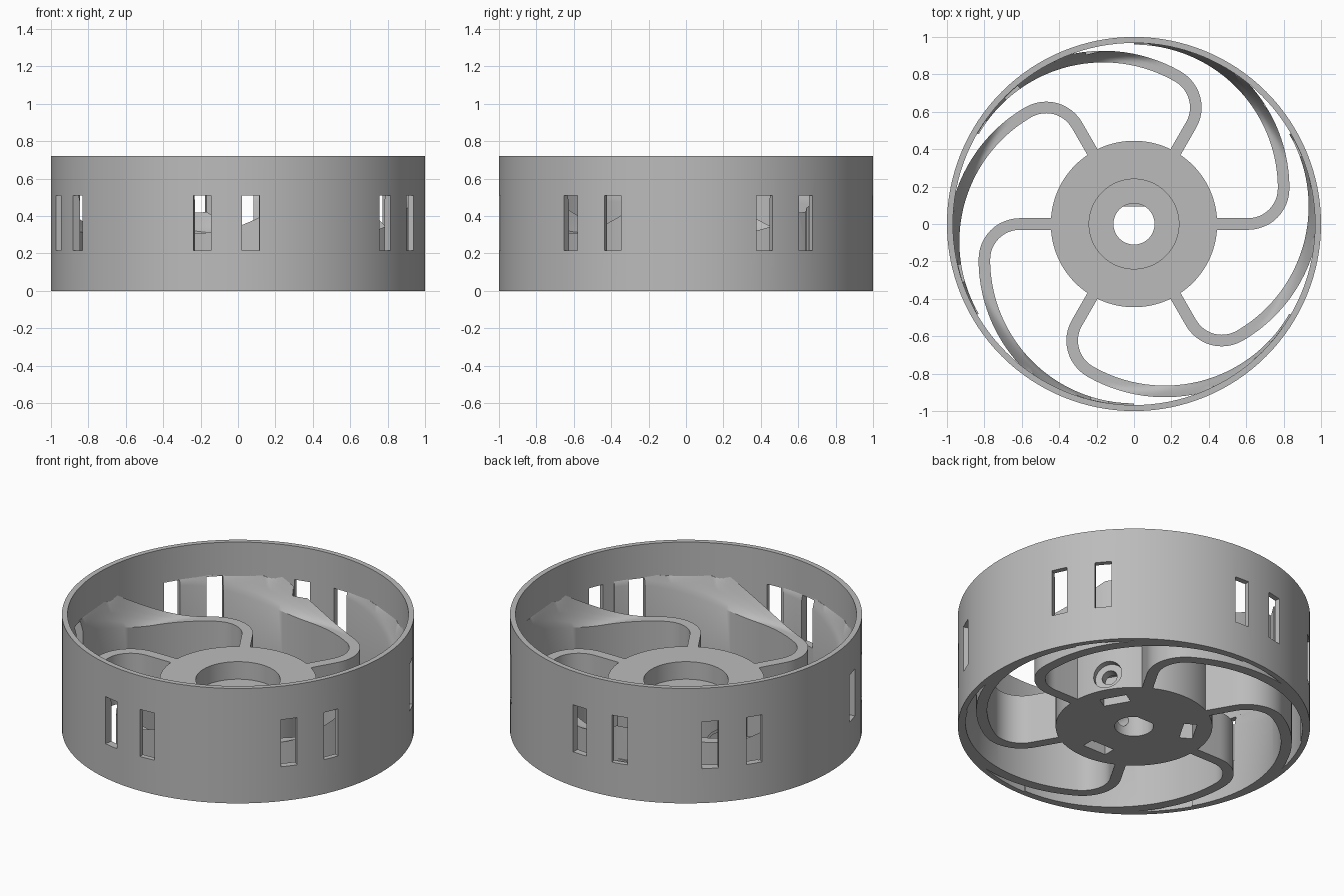
import bpy, bmesh, math
from mathutils import Matrix, Vector

if "Cube" in bpy.data.objects:
    bpy.data.objects.remove(bpy.data.objects["Cube"])

RIM_IN, HUB_R, HUB_TOP = 0.968, 0.445, 0.31

grey = bpy.data.materials.new("plain grey")
grey.diffuse_color = (0.5, 0.5, 0.5, 1)
grey.use_nodes = True
grey.node_tree.nodes["Principled BSDF"].inputs["Base Color"].default_value = grey.diffuse_color


def make(name, bm):
    bmesh.ops.recalc_face_normals(bm, faces=bm.faces[:])
    me = bpy.data.meshes.new(name)
    bm.to_mesh(me)
    bm.free()
    me.materials.append(grey)
    ob = bpy.data.objects.new(name, me)
    bpy.context.collection.objects.link(ob)
    return ob


def lathe(name, profile, n):
    """Closed (r, z) profile turned about z."""
    bm = bmesh.new()
    rings = []
    for i in range(n):
        a = 2 * math.pi * i / n
        rings.append([bm.verts.new((r * math.cos(a), r * math.sin(a), z)) for r, z in profile])
    m = len(profile)
    for i in range(n):
        p, q = rings[i], rings[(i + 1) % n]
        for j in range(m):
            k = (j + 1) % m
            bm.faces.new((p[j], q[j], q[k], p[k]))
    return make(name, bm)


def add_box(bm, angle, r0, r1, width, z0, z1):
    """Box lying between two radii, turned about z."""
    m = (Matrix.Rotation(angle, 4, 'Z')
         @ Matrix.Translation(((r0 + r1) / 2, 0, (z0 + z1) / 2))
         @ Matrix.Diagonal((r1 - r0, width, z1 - z0, 1)))
    bmesh.ops.create_cube(bm, size=1, matrix=m)


def add_bore(bm, angle, r0, r1, radius, z):
    """Radial cylinder for screw holes."""
    m = (Matrix.Rotation(angle, 4, 'Z') @ Matrix.Translation(((r0 + r1) / 2, 0, z))
         @ Matrix.Rotation(math.pi / 2, 4, 'Y'))
    bmesh.ops.create_cone(bm, cap_ends=True, segments=32, radius1=radius,
                          radius2=radius, depth=r1 - r0, matrix=m)


def cut(ob, cutter):
    mod = ob.modifiers.new("cut", 'BOOLEAN')
    mod.operation, mod.solver, mod.object = 'DIFFERENCE', 'EXACT', cutter
    deps = bpy.context.evaluated_depsgraph_get()
    me = bpy.data.meshes.new_from_object(ob.evaluated_get(deps))
    ob.modifiers.clear()
    ob.data = me


def smooth(ob):
    bpy.ops.object.select_all(action='DESELECT')
    ob.select_set(True)
    bpy.context.view_layer.objects.active = ob
    bpy.ops.object.shade_smooth_by_angle(angle=math.radians(30))


# Outer rim and hub with its recess and shaft bore
rim = lathe("rim", [(RIM_IN, 0), (1, 0), (1, 0.72), (RIM_IN, 0.72)], 128)
hub = lathe("hub", [(0.11, 0), (HUB_R, 0), (HUB_R, HUB_TOP), (0.24, HUB_TOP),
                    (0.24, 0.2), (0.11, 0.2)], 96)

# Curved spokes: straight root, tight bend, then a wide arc merging into the rim
path = [(0.42, 0, 0), (0.5, 0, 0), (0.61, 0, 0)]          # x, y, heading
for i in range(1, 13):
    a = math.pi / 2 * i / 12
    path.append((0.61 + 0.19 * math.sin(a), 0.19 - 0.19 * math.cos(a), a))
for i in range(1, 49):
    a = math.pi / 2 * i / 48
    path.append((0.8 * math.cos(a), 0.19 + 0.8 * math.sin(a), a + math.pi / 2))


def spoke_top(r):
    t = min(max((r - 0.87) / (RIM_IN - 0.87), 0), 1)
    return HUB_TOP + 0.21 * t * t


bm = bmesh.new()
COLS = 5
for s in range(6):
    rot = Matrix.Rotation(math.pi / 3 * s, 3, 'Z')
    rows = []
    for x, y, h in path:
        side = Vector((math.sin(h), -math.cos(h), 0)) * 0.031
        inner, outer = Vector((x, y, 0)) - side, Vector((x, y, 0)) + side
        if outer.length > 0.985:
            outer *= 0.985 / outer.length
        pts = [inner.lerp(outer, c / (COLS - 1)) for c in range(COLS)]
        top = [bm.verts.new(rot @ Vector((p.x, p.y, spoke_top(p.length)))) for p in pts]
        bot = [bm.verts.new(rot @ p) for p in pts]
        rows.append(top + bot[::-1])
    n = 2 * COLS
    for p, q in zip(rows, rows[1:]):
        for j in range(n):
            k = (j + 1) % n
            bm.faces.new((p[j], p[k], q[k], q[j]))
    bm.faces.new(rows[0])
    bm.faces.new(rows[-1][::-1])
spokes = make("spokes", bm)

# Paired slots through the rim
bm = bmesh.new()
for i in range(6):
    for d in (-7.5, 7.5):
        add_box(bm, math.radians(140.4 + 63 * i + d), 0.94, 1.1, 0.095, 0.215, 0.51)
slots = make("slot_cutter", bm)
cut(rim, slots)
cut(spokes, slots)

# Nut pockets, screw holes and counterbores in the hub
angles = [math.radians(a) for a in (30, 150, 270)]
cutters = []
for name in ("pocket_cutter", "screw_cutter", "counterbore_cutter"):
    bm = bmesh.new()
    for a in angles:
        if name == "pocket_cutter":
            add_box(bm, a, 0.275, 0.35, 0.16, -0.05, 0.18)
        elif name == "screw_cutter":
            add_bore(bm, a, 0.09, 0.6, 0.045, 0.1)
        else:
            add_bore(bm, a, 0.405, 0.6, 0.085, 0.1)
    cutters.append(make(name, bm))
    cut(hub, cutters[-1])

# Flat on one side of the shaft bore
bm = bmesh.new()
arc = [math.radians(90 + 35 * (i / 8 * 2 - 1)) for i in range(9)]
ends = [[bm.verts.new((0.113 * math.cos(a), 0.113 * math.sin(a), z)) for a in arc]
        for z in (0.001, 0.1)]
for e in ends:
    bm.faces.new(e)
for j in range(9):
    k = (j + 1) % 9
    bm.faces.new((ends[0][j], ends[0][k], ends[1][k], ends[1][j]))
flat = make("shaft_flat", bm)

for ob in (rim, hub, spokes, flat):
    smooth(ob)
for ob in cutters + [slots]:
    bpy.data.objects.remove(ob)
